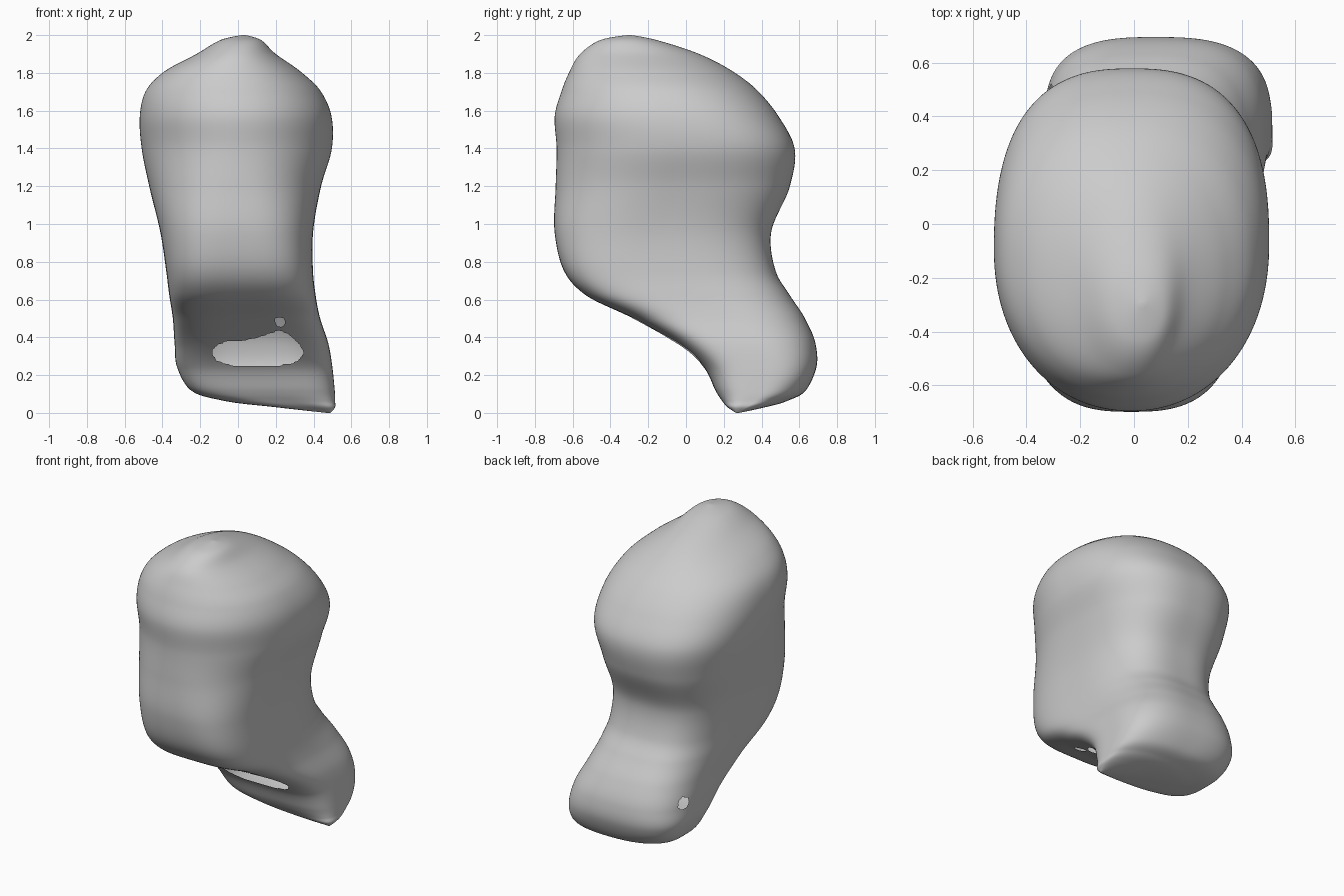
import bpy, bmesh, math

if "Cube" in bpy.data.objects:
    bpy.data.objects.remove(bpy.data.objects["Cube"])

# Horizontal sections: z, left x, right x, front y, back y
ROWS = [
    (0, .47, .49, .265, .28),
    (.03, .2, .514, .22, .42),
    (.065, -.08, .514, .19, .54),
    (.12, -.25, .512, .155, .635),
    (.24, -.322, .5, .095, .69),
    (.36, -.335, .48, -.04, .687),
    (.5, -.345, .435, -.28, .63),
    (.63, -.365, .41, -.54, .545),
    (.75, -.38, .397, -.645, .475),
    (.95, -.41, .397, -.695, .45),
    (1.2, -.47, .44, -.69, .55),
    (1.4, -.51, .497, -.685, .575),
    (1.57, -.52, .495, -.695, .49),
    (1.7, -.49, .44, -.66, .385),
    (1.8, -.4, .34, -.62, .26),
    (1.9, -.22, .2, -.56, .07),
    (1.975, -.09, .12, -.45, -.16),
    (2, .02, .04, -.31, -.29),
]
SEGS, STEPS = 180, 10


def smooth_rows(rows):
    """Centripetal Catmull-Rom interpolation between sections."""
    out = []
    last = len(rows) - 1
    for i in range(last):
        a, b, c, d = (rows[min(max(j, 0), last)] for j in range(i - 1, i + 3))
        e, f, g = (max(math.dist(p, q), .001) ** .5 for p, q in ((a, b), (b, c), (c, d)))
        for s in range(STEPS):
            t = s / STEPS
            row = []
            for p, q, r, w in zip(a, b, c, d):
                m = r - q + f * ((q - p) / e - (r - p) / (e + f))
                n = r - q + f * ((w - r) / g - (w - q) / (f + g))
                row.append(q + m * t + (3 * (r - q) - 2 * m - n) * t * t + (2 * (q - r) + m + n) * t ** 3)
            out.append(row)
    return out + [rows[-1]]


def ramp(z, z0, z1, a, b):
    t = min(max((z - z0) / (z1 - z0), 0), 1)
    return a + (b - a) * t * t * (3 - 2 * t)


def power(v, n):
    return math.copysign(abs(v) ** (2 / n), v)


def section(z, x0, x1, y0, y1):
    """Rounded box outline: squarer low down, rounder towards the crown."""
    front = ramp(z, .4, 1.5, 3.8, 2.1)
    back = ramp(z, 0, .2, 2, 2.9) - ramp(z, .9, 1.3, 0, .3) - ramp(z, 1.4, 1.9, 0, .5)
    for k in range(SEGS):
        a = math.tau * k / SEGS
        n = front if math.sin(a) < 0 else back
        yield ((x0 + x1) / 2 + (x1 - x0) / 2 * power(math.cos(a), n),
               (y0 + y1) / 2 + (y1 - y0) / 2 * power(math.sin(a), n), min(max(z, 0), 2))


def in_hole(p):
    """True inside the front mouth, the pinhole above it or the left side hole."""
    x, y, z = p
    if y < .3:
        top = .38 + .05 * math.exp(-((x - .22) / .08) ** 2)
        u = abs((x - .105) / .235)
        if u < 1 and abs(z - (top + .255) / 2) < (top - .255) / 2 * (1 - u ** 4) ** .5:
            return True
        if math.hypot(x - .22, z - .48) < .022:
            return True
    return x < -.15 and math.hypot(y - .48, z - .39) < .035


# Body shell lofted through the sections
bm = bmesh.new()
rings = [[bm.verts.new(p) for p in section(*row)] for row in smooth_rows(ROWS)]
for lo, hi in zip(rings, rings[1:]):
    for k in range(SEGS):
        m = (k + 1) % SEGS
        bm.faces.new((lo[k], lo[m], hi[m], hi[k]))
bm.faces.new(rings[0][::-1])
bm.faces.new(rings[-1])

# Openings in the thin shell
holes = [f for f in bm.faces if in_hole(f.calc_center_median())]
bmesh.ops.delete(bm, geom=holes, context='FACES')
rim = [v for v in bm.verts if v.is_boundary]
for _ in range(4):
    bmesh.ops.smooth_vert(bm, verts=rim, factor=.4, use_axis_x=True, use_axis_y=True, use_axis_z=True)
for f in bm.faces:
    f.smooth = True

mesh = bpy.data.meshes.new("body_shell")
bm.to_mesh(mesh)
bm.free()
body = bpy.data.objects.new("body_shell", mesh)
bpy.context.collection.objects.link(body)
